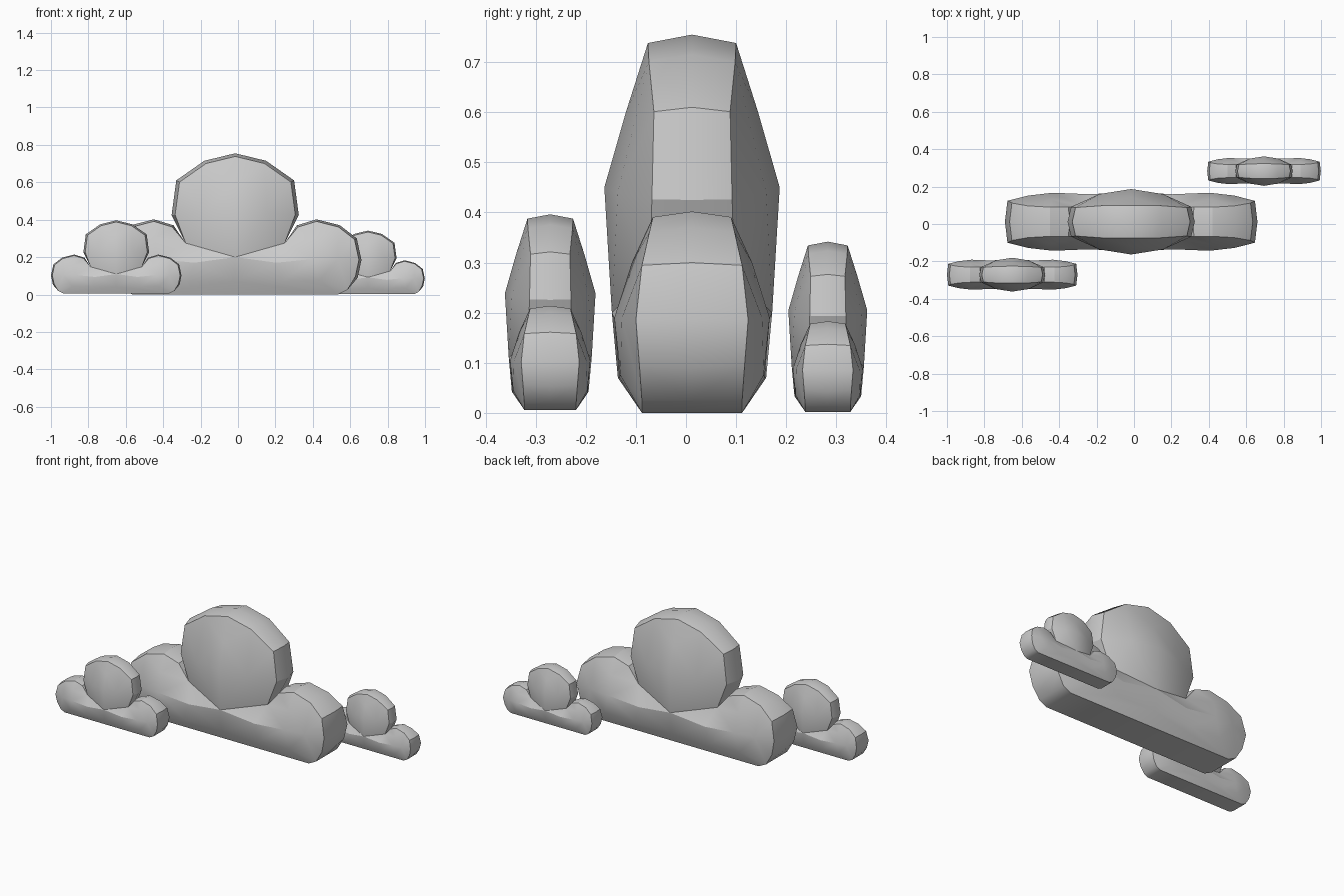
import bpy, bmesh, math
from mathutils import Vector
from mathutils.geometry import delaunay_2d_cdt

if "Cube" in bpy.data.objects:
    bpy.data.objects.remove(bpy.data.objects["Cube"])

# Right half of the cloud outline: x, z, rim half depth, lobe (0 none, 1 side, 2 main)
HALF = [(.55, 0, .10, 0), (.60, .025, .10, 0), (.655, .09, .105, 1), (.675, .185, .112, 1),
        (.65, .30, .10, 1), (.56, .37, .085, 1), (.435, .402, .078, 1), (.33, .37, .078, 1),
        (.265, .275, .085, 0), (.34, .425, .08, 2), (.315, .61, .076, 2), (.165, .715, .086, 2)]
TOP = [(0, .755, .088, 2)]
CENTRES = {1: Vector((.43, .2)), 2: Vector((0, .45))}

# Bulge of the puffy faces: x, z, half depth (mirrored in x)
BULGE = [(0, .45, .175), (0, .2, .16), (0, .07, .148), (0, .6, .132), (.17, .44, .148),
         (.22, .17, .147), (.25, .07, .145), (.42, .19, .155), (.45, .075, .143),
         (.55, .19, .14), (.43, .3, .12)]


def rim_point(x, z, depth, lobe):
    """Front edge of the rim, pulled slightly towards its lobe centre."""
    p = Vector((x, z))
    if lobe:
        c = CENTRES[lobe].copy()
        if x < 0:
            c.x = -c.x
        p = c + (p - c) * .945
    return p, depth


def make_cloud(name, scale, location):
    outline = HALF + TOP + [(-x, z, d, l) for x, z, d, l in reversed(HALF)]
    n = len(outline)
    rim = [rim_point(*o) for o in outline]
    bulge = BULGE + [(-x, z, d) for x, z, d in BULGE if x]
    pts = [p for p, d in rim] + [Vector((x, z)) for x, z, d in bulge]
    depth = [d for p, d in rim] + [d for x, z, d in bulge]
    _, _, tris, orig, _, _ = delaunay_2d_cdt(pts, [], [list(range(n))], 1, 1e-5)

    bm = bmesh.new()
    ridge = [bm.verts.new((x, 0, z)) for x, z, d, l in outline]
    # Puffy front and back, each joined to the rim ridge
    for side in (-1, 1):
        vs = [bm.verts.new((p.x, side * d, p.y)) for p, d in zip(pts, depth)]
        for t in tris:
            bm.faces.new([vs[orig[i][0]] for i in t])
        for i in range(n):
            j = (i + 1) % n
            bm.faces.new((ridge[i], ridge[j], vs[j], vs[i]))
    bmesh.ops.recalc_face_normals(bm, faces=bm.faces)
    me = bpy.data.meshes.new(name)
    bm.to_mesh(me)
    bm.free()
    ob = bpy.data.objects.new(name, me)
    bpy.context.collection.objects.link(ob)
    ob.scale = (scale,) * 3
    ob.location = location
    bpy.ops.object.select_all(action='DESELECT')
    ob.select_set(True)
    bpy.context.view_layer.objects.active = ob
    bpy.ops.object.shade_smooth_by_angle(angle=math.radians(30))


# One large cloud with two smaller copies in front and behind
make_cloud("large_cloud", 1, (-.015, .012, 0))
make_cloud("front_left_cloud", .517, (-.651, -.271, .006))
make_cloud("back_right_cloud", .45, (.695, .283, .002))
